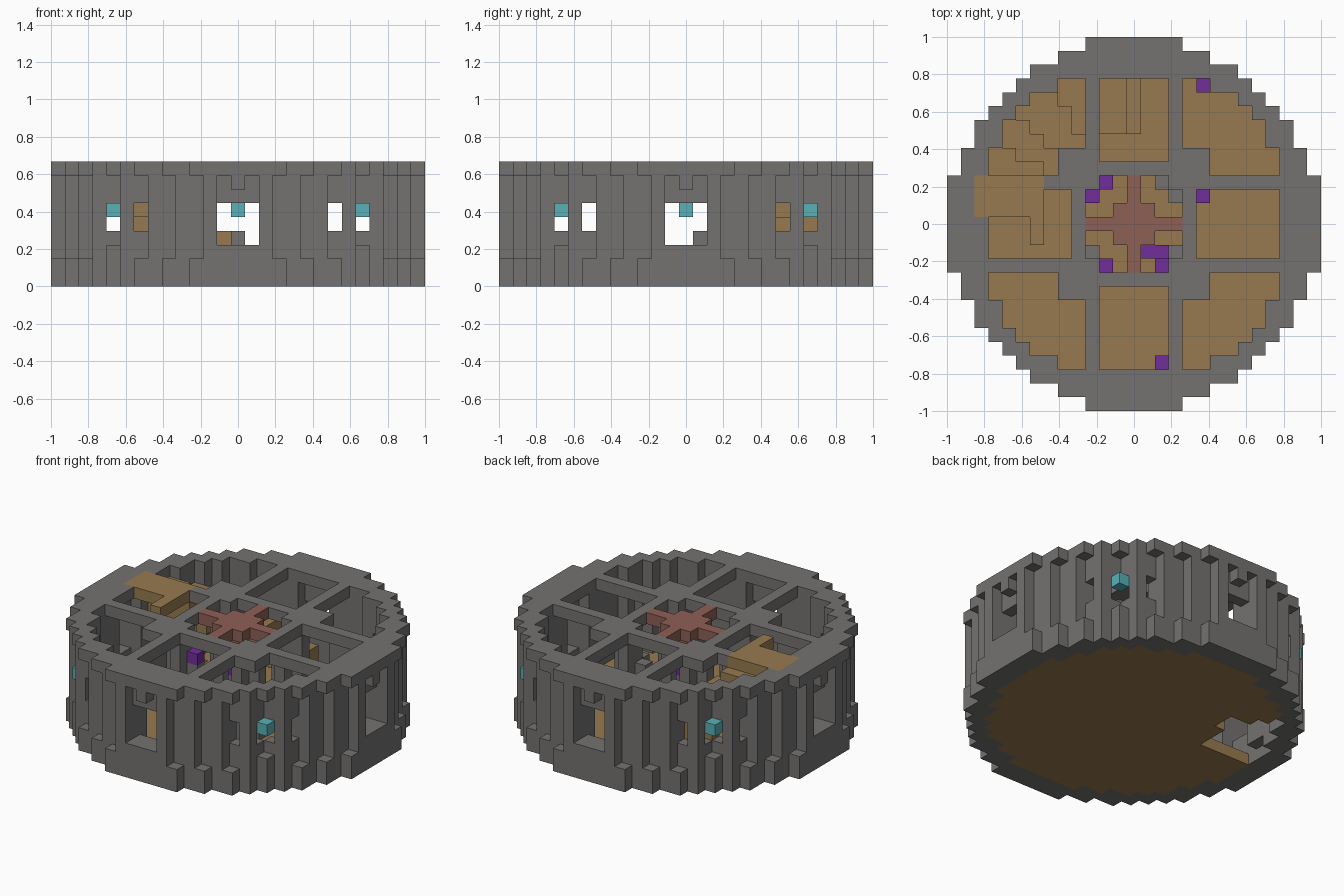
import bpy, bmesh, math
from mathutils import Vector

cube = bpy.data.objects.get("Cube")
if cube:
    bpy.data.objects.remove(cube, do_unlink=True)

U = 2 / 27            # edge of one building block
N = range(-13, 14)
blocks = {}           # (i, j, level) -> part name


def material(name, rgb):
    m = bpy.data.materials.new(name)
    m.use_nodes = True
    m.diffuse_color = (*rgb, 1)
    m.node_tree.nodes["Principled BSDF"].inputs["Base Color"].default_value = (*rgb, 1)
    return m


STONE = material("grey stone", (0.175, 0.170, 0.165))
WOOD = material("tan wood", (0.31, 0.195, 0.08))
LAMP = material("teal lamp", (0.10, 0.44, 0.47))
PURPLE = material("purple crystal", (0.165, 0.026, 0.33))
BRICK = material("red brick", (0.27, 0.115, 0.09))


def put(part, i, j, levels):
    for k in levels:
        blocks[i, j, k] = part


def cut(i, j, levels):
    for k in levels:
        blocks.pop((i, j, k), None)


def around(a, b):
    """All eight mirrored copies of a plan position."""
    return {(s * p, t * q) for p, q in ((a, b), (b, a)) for s in (-1, 1) for t in (-1, 1)}


# Round floor, stepped base, recessed wall and top ring
for i in N:
    for j in N:
        r = i * i + j * j
        if r <= 133:
            put("floor", i, j, [0])
            if max(abs(i), abs(j)) == 11:
                put("top_ring", i, j, [8])
        elif r <= 179:
            put("base_ring", i, j, range(2))
            put("top_ring", i, j, [8])
            if r <= 160:
                put("wall", i, j, range(2, 8))

# Four doorway windows: flanking pilasters, sill and hanging keystone
for s in range(3):
    for i, j in around(s, 13):
        if s == 2:
            put("pilasters", i, j, range(2, 8))
        else:
            put("window_sills", i, j, [2])
            if s == 0:
                put("keystones", i, j, [7])
for s in range(2):
    for i, j in around(s, 12):
        cut(i, j, range(3, 6))

# Four diagonal windows, each with a lamp between two pilasters
for i, j in around(8, 10):
    put("pilasters", i, j, range(2, 8))
for i, j in around(7, 10) | around(8, 9):
    cut(i, j, [4, 5])
for i, j in around(9, 9):
    put("window_sills", i, j, [2])
    put("lamps", i, j, [5])

# Columns inside the wall carry the roof beams
for s in (2, 3):
    for i, j in around(s, 11):
        put("inner_columns", i, j, range(1, 9))
for s in range(4, 11):
    for i, j in around(3, s):
        put("roof_beams", i, j, [8])

# Central frame with its corner columns
for a, b in ((0, 4), (1, 4), (2, 4), (4, 4), (4, 5), (5, 5)):
    for i, j in around(a, b):
        put("central_frame", i, j, [8])
for i, j in around(3, 3) | around(3, 4):
    put("central_columns", i, j, range(1, 9))
for i, j in around(2, 3):
    put("central_columns", i, j, range(1, 6))
put("pedestal", 0, 1, range(1, 4))

# Red roof cross with a hanging lamp
for s in range(4):
    for i, j in around(0, s):
        put("roof_cross", i, j, [8])
for i, j in around(1, 1):
    put("roof_cross", i, j, [8])
put("roof_cross", 0, 0, [6, 7])
put("lamps", 0, 0, [5])

# Curved staircase rising to the roof, with the opening in the floor below it
for i in range(-11, 1):
    for j in range(1, 11):
        r = i * i + j * j
        angle = math.degrees(math.atan2(j, i))
        if 49 <= r <= 133 and abs(i) <= 10 and angle < 164:
            top = max(2, 3 + math.floor((angle - 92) / 14.5))
            for k in (top - 1, top):
                if (i, j, k) not in blocks:
                    put("staircase", i, j, [k])
        if 49 <= r <= 133 and angle > 140:
            cut(i, j, [0])
for i in range(-11, -6):
    for j in range(1, 4):
        put("landing", i, j, [8])
for j in (-1, 0):
    put("landing", -7, j, [8])

# Scattered crystals on the columns and the floor
for i, j in ((-2, 3), (-3, 2), (-2, -3), (2, -3)):
    put("crystals", i, j, [6])
for i, j in ((1, -2), (2, -2), (5, 10), (5, 2), (2, -10)):
    put("crystals", i, j, [1])

# Skin each part, keeping only the faces that meet open air
SIDES = [Vector(v) for v in ((1, 0, 0), (0, 1, 0), (0, 0, 1))]
COLOURS = {"floor": WOOD, "staircase": WOOD, "landing": WOOD, "lamps": LAMP,
           "crystals": PURPLE, "roof_cross": BRICK}


def skin(part):
    bm = bmesh.new()
    for cell in [c for c, name in blocks.items() if name == part]:
        centre = Vector(cell) + Vector((0, 0, 0.5))
        for axis in range(3):
            for sign in (-1, 1):
                n = SIDES[axis] * sign
                if tuple(int(c) for c in Vector(cell) + n) in blocks:
                    continue
                a = SIDES[(axis + 1) % 3] / 2
                b = SIDES[(axis + 2) % 3] / 2 * sign
                mid = centre + n / 2
                bm.faces.new([bm.verts.new((mid + p) * U)
                              for p in (-a - b, a - b, a + b, b - a)])
    bmesh.ops.remove_doubles(bm, verts=bm.verts, dist=0.001)
    bmesh.ops.dissolve_limit(bm, angle_limit=0.01, verts=bm.verts, edges=bm.edges)
    mesh = bpy.data.meshes.new(part)
    bm.to_mesh(mesh)
    bm.free()
    mesh.materials.append(COLOURS.get(part, STONE))
    bpy.context.collection.objects.link(bpy.data.objects.new(part, mesh))


for part in sorted(set(blocks.values())):
    skin(part)
